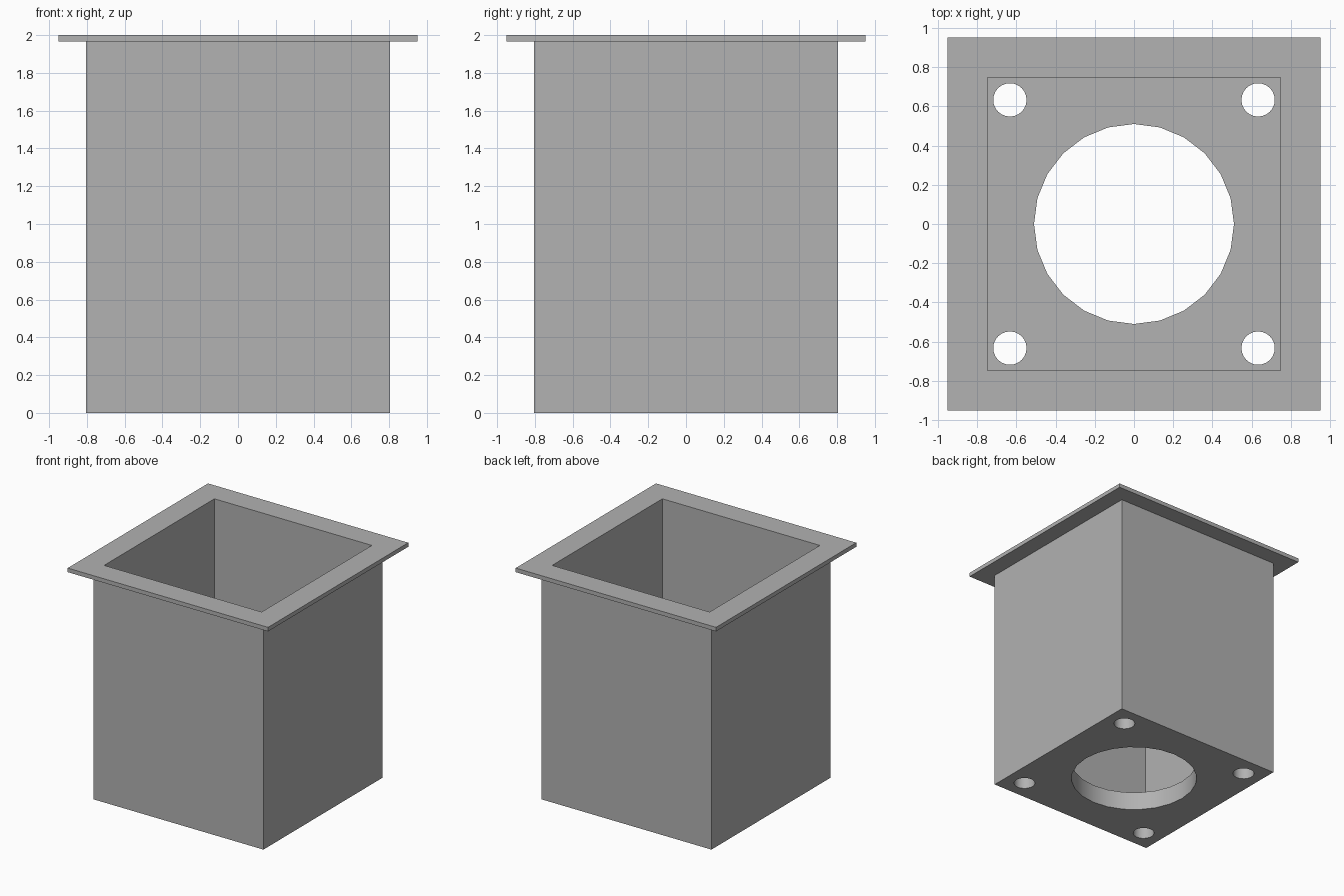
import bpy
from math import radians

cube = bpy.data.objects.get("Cube")
if cube:
    bpy.data.objects.remove(cube, do_unlink=True)

HEIGHT = 2.0
BODY, FLANGE, POCKET = 0.805, 0.95, 0.747   # half widths
FLANGE_T, FLOOR_T = 0.035, 0.16
BORE_R, BOLT_R, BOLT_POS = 0.51, 0.085, 0.633

gray = bpy.data.materials.new("plain_gray")
gray.use_nodes = True
gray.diffuse_color = (0.445, 0.445, 0.445, 1)
gray.node_tree.nodes["Principled BSDF"].inputs["Base Color"].default_value = gray.diffuse_color


def box(name, half, bottom, top):
    bpy.ops.mesh.primitive_cube_add(size=1, location=(0, 0, (bottom + top) / 2))
    ob = bpy.context.object
    ob.name = name
    ob.scale = (2 * half, 2 * half, top - bottom)
    bpy.ops.object.transform_apply(location=True, rotation=False, scale=True)
    ob.data.materials.append(gray)
    return ob


def hole(name, radius, x, y):
    bpy.ops.mesh.primitive_cylinder_add(vertices=24, radius=radius, depth=1, location=(x, y, 0),
                                        rotation=(0, 0, radians(90)))
    ob = bpy.context.object
    ob.name = name
    ob.data.materials.append(gray)
    return ob


def combine(target, tool, operation):
    mod = target.modifiers.new(tool.name, 'BOOLEAN')
    mod.operation, mod.solver, mod.object = operation, 'EXACT', tool
    tool.hide_render = True
    bpy.context.view_layer.objects.active = target
    bpy.ops.object.modifier_apply(modifier=mod.name)
    bpy.data.objects.remove(tool, do_unlink=True)


# Square housing with a thin flange around the rim
housing = box("flanged_housing", BODY, 0, HEIGHT - FLANGE_T / 2)
combine(housing, box("rim_flange", FLANGE, HEIGHT - FLANGE_T, HEIGHT), 'UNION')

# Open pocket above a thick floor
combine(housing, box("pocket_cutter", POCKET, FLOOR_T, HEIGHT + 0.5), 'DIFFERENCE')

# Central bore and four corner bolt holes through the floor
combine(housing, hole("bore_cutter", BORE_R, 0, 0), 'DIFFERENCE')
for sx in (-1, 1):
    for sy in (-1, 1):
        combine(housing, hole("bolt_cutter", BOLT_R, sx * BOLT_POS, sy * BOLT_POS), 'DIFFERENCE')

bpy.ops.object.select_all(action='DESELECT')
housing.select_set(True)
bpy.context.view_layer.objects.active = housing
bpy.ops.object.shade_smooth_by_angle(angle=radians(30))
